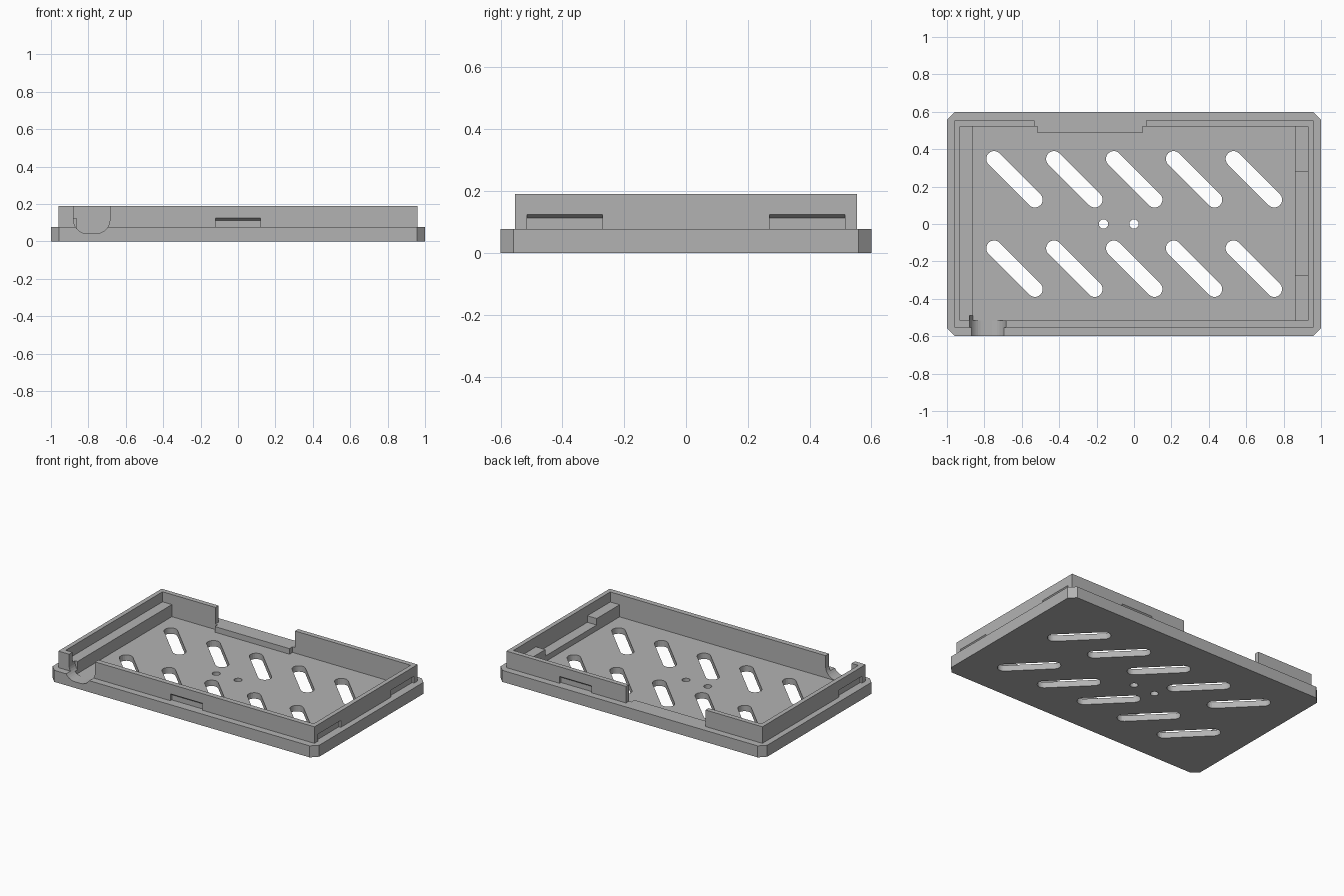
import bpy, bmesh, math
from mathutils import Vector

if "Cube" in bpy.data.objects:
    bpy.data.objects.remove(bpy.data.objects["Cube"], do_unlink=True)

grey = bpy.data.materials.new("grey_plastic")
grey.use_nodes = True
grey.diffuse_color = (0.45, 0.45, 0.45, 1)
grey.node_tree.nodes["Principled BSDF"].inputs["Base Color"].default_value = (0.45, 0.45, 0.45, 1)


def prism(name, points, direction):
    """Solid made by sweeping a closed outline along a direction."""
    bm = bmesh.new()
    face = bm.faces.new([bm.verts.new(p) for p in points])
    swept = bmesh.ops.extrude_face_region(bm, geom=[face])["geom"]
    bmesh.ops.translate(bm, vec=Vector(direction),
                        verts=[v for v in swept if isinstance(v, bmesh.types.BMVert)])
    bmesh.ops.recalc_face_normals(bm, faces=bm.faces)
    mesh = bpy.data.meshes.new(name)
    bm.to_mesh(mesh)
    bm.free()
    mesh.materials.append(grey)
    ob = bpy.data.objects.new(name, mesh)
    bpy.context.collection.objects.link(ob)
    return ob


def box(name, x0, x1, y0, y1, z0, z1):
    return prism(name, [(x0, y0, z0), (x1, y0, z0), (x1, y1, z0), (x0, y1, z0)], (0, 0, z1 - z0))


def combine(target, tool, operation="DIFFERENCE", keep=False):
    """Apply a boolean and drop the tool object."""
    mod = target.modifiers.new("boolean", "BOOLEAN")
    mod.operation, mod.solver, mod.object = operation, "EXACT", tool
    bpy.context.view_layer.objects.active = target
    bpy.ops.object.modifier_apply(modifier=mod.name)
    if not keep:
        bpy.data.objects.remove(tool, do_unlink=True)


def arc(cx, cy, r, start, end, steps):
    angles = [math.radians(start + (end - start) * i / steps) for i in range(steps + 1)]
    return [(cx + r * math.cos(a), cy + r * math.sin(a)) for a in angles]


RIM, TOP, FLOOR = 0.078, 0.19, 0.04

# Base plate with chamfered corners
c = 0.042
outline = []
for sx, sy in ((1, 1), (-1, 1), (-1, -1), (1, -1)):
    pair = [(sx, sy * (0.6 - c), 0), (sx * (1 - c), sy * 0.6, 0)]
    outline += pair if sx * sy > 0 else pair[::-1]
tray = prism("tray", outline, (0, 0, RIM))

# Perimeter wall and hollow interior
combine(tray, box("wall", -0.96, 0.96, -0.553, 0.553, 0.01, TOP), "UNION")
combine(tray, box("cavity", -0.93, 0.93, -0.517, 0.52, FLOOR, 0.3))

# Wide opening in the back wall
combine(tray, box("back_opening", -0.533, 0.063, 0.5, 0.7, RIM, 0.3))

# Two rows of diagonal vent slots
for row in (0.348, -0.13):
    for i in range(5):
        x = -0.748 + 0.32 * i
        pts = arc(x, row, 0.042, 45, 225, 10) + arc(x + 0.218, row - 0.218, 0.042, 225, 405, 10)
        combine(tray, prism("slot", [(px, py, -0.1) for px, py in pts], (0, 0, 0.16)))

# Two small screw holes
for x in (-0.163, 0):
    ring = arc(x, 0, 0.025, 0, 360, 24)[:-1]
    combine(tray, prism("hole", [(px, py, -0.1) for px, py in ring], (0, 0, 0.16)))


# Clip recesses on the outside of the wall, with a sloped top
def clip(origin, along, inward, length):
    profile = ((-0.02, RIM), (0.015, RIM), (0.015, 0.113), (0, 0.125), (-0.02, 0.125))
    pts = [Vector(origin) + Vector(inward) * d + Vector((0, 0, z)) for d, z in profile]
    combine(tray, prism("clip", pts, Vector(along) * length))


clip((-0.12, -0.553, 0), (1, 0, 0), (0, 1, 0), 0.24)
clip((0.32, 0.553, 0), (1, 0, 0), (0, -1, 0), 0.24)
for y in (-0.515, 0.27):
    clip((0.96, y, 0), (0, 1, 0), (-1, 0, 0), 0.245)
clip((-0.96, -0.515, 0), (0, 1, 0), (1, 0, 0), 0.245)

# Ledges inside the short walls
right_ledge = box("right_ledge", -0.93, -0.86, -0.517, 0.52, FLOOR, 0.122)
box("left_ledge", 0.86, 0.93, -0.517, 0.52, FLOOR, RIM)
box("left_ledge_front_block", 0.86, 0.93, -0.517, -0.272, RIM, 0.122)
box("left_ledge_back_block", 0.86, 0.93, 0.278, 0.52, RIM, 0.122)

# Sill inside the back opening
box("back_sill", -0.515, 0.045, 0.487, 0.52, FLOOR, RIM)

# Round-bottomed cable notch through the front wall and ledge corner
r, left, right, low = 0.075, -0.88, -0.685, 0.042
section = ([(left, 0.3)] + arc(left + r, low + r, r, 180, 270, 8)
           + arc(right - r, low + r, r, 270, 360, 8) + [(right, 0.3)])
notch = prism("cable_notch", [(x, -0.7, z) for x, z in section], (0, 0.21, 0))
combine(tray, notch, keep=True)
combine(right_ledge, notch)
